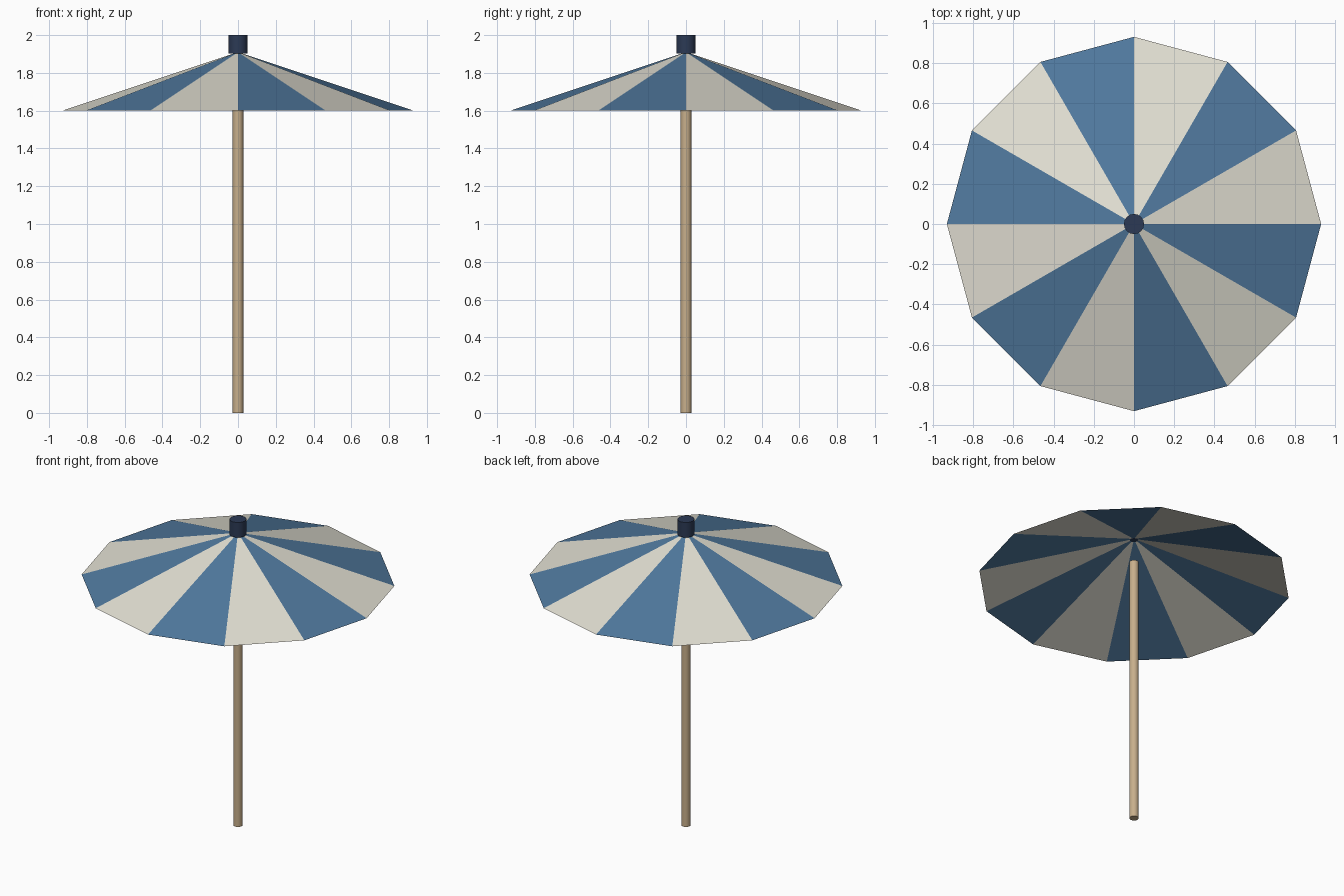
import bpy, bmesh
from math import cos, sin, tau

if "Cube" in bpy.data.objects:
    bpy.data.objects.remove(bpy.data.objects["Cube"])


def material(name, rgb):
    mat = bpy.data.materials.new(name)
    mat.diffuse_color = (*rgb, 1)
    mat.use_nodes = True
    mat.node_tree.nodes["Principled BSDF"].inputs["Base Color"].default_value = mat.diffuse_color
    return mat


def cylinder(name, radius, z0, z1, sides, mat):
    bpy.ops.mesh.primitive_cylinder_add(vertices=sides, radius=radius, depth=z1 - z0,
                                        location=(0, 0, (z0 + z1) / 2))
    ob = bpy.context.object
    ob.name = name
    ob.data.materials.append(mat)
    bpy.ops.object.shade_smooth_by_angle()
    return ob


cream = material("cream_cloth", (0.76, 0.74, 0.65))
blue = material("blue_cloth", (0.08, 0.19, 0.34))
wood = material("wood", (0.58, 0.43, 0.26))
navy = material("navy", (0.025, 0.042, 0.09))

# Pole, ending just inside the canopy
cylinder("pole", 0.028, 0, 1.75, 16, wood)

# Cap on the peak
cylinder("cap", 0.05, 1.902, 2.0, 16, navy)

# Canopy: open twelve-panel cone with alternating stripes
PANELS, RADIUS, RIM_Z, PEAK_Z = 12, 0.93, 1.60, 1.91
bm = bmesh.new()
peak = bm.verts.new((0, 0, PEAK_Z))
rim = [bm.verts.new((RADIUS * cos(tau * i / PANELS), RADIUS * sin(tau * i / PANELS), RIM_Z))
       for i in range(PANELS)]
for i in range(PANELS):
    face = bm.faces.new((peak, rim[i], rim[(i + 1) % PANELS]))
    face.material_index = i % 2
mesh = bpy.data.meshes.new("canopy")
bm.to_mesh(mesh)
bm.free()
mesh.materials.append(cream)
mesh.materials.append(blue)
canopy = bpy.data.objects.new("canopy", mesh)
bpy.context.collection.objects.link(canopy)
